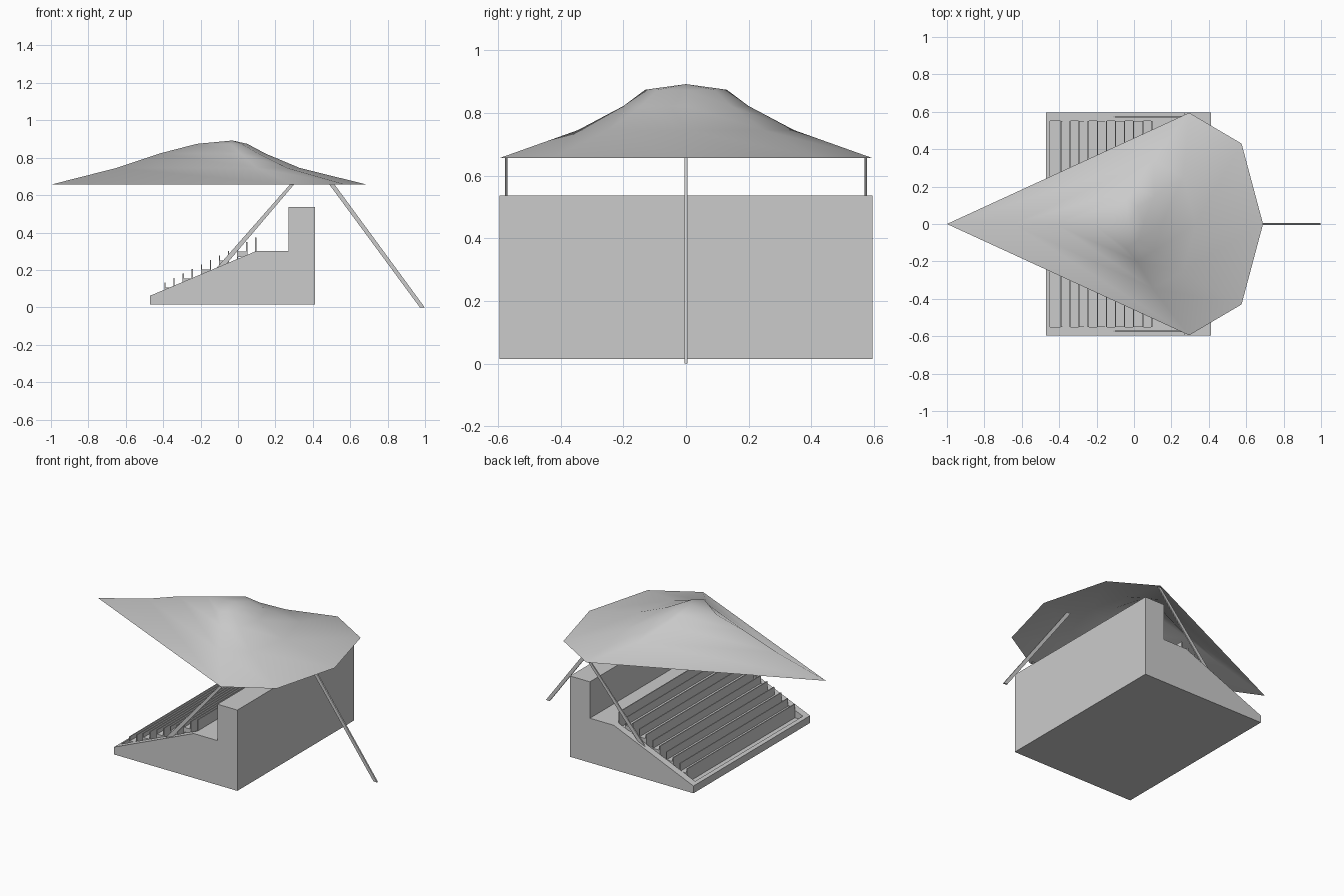
import bpy, bmesh

if "Cube" in bpy.data.objects:
    bpy.data.objects.remove(bpy.data.objects["Cube"])


def mesh_object(name, verts, faces):
    mesh = bpy.data.meshes.new(name)
    mesh.from_pydata(verts, [], faces)
    bm = bmesh.new()
    bm.from_mesh(mesh)
    bmesh.ops.recalc_face_normals(bm, faces=bm.faces)
    bm.to_mesh(mesh)
    bm.free()
    obj = bpy.data.objects.new(name, mesh)
    bpy.context.collection.objects.link(obj)
    return obj


def extrude_xz(name, profile, y0, y1):
    """Extrude an x-z outline along y."""
    n = len(profile)
    verts = [(x, y, z) for y in (y0, y1) for x, z in profile]
    faces = [tuple(range(n)), tuple(range(n, 2 * n))]
    faces += [(i, (i + 1) % n, (i + 1) % n + n, i + n) for i in range(n)]
    return mesh_object(name, verts, faces)


def box_xz(name, x0, x1, z0, z1, y):
    return extrude_xz(name, [(x0, z0), (x1, z0), (x1, z1), (x0, z1)], -y, y)


# Stand body: sloping side walls, upper walkway and tall rear wall
stand = extrude_xz("stand_body", [(-0.47, 0.015), (0.412, 0.015), (0.412, 0.537),
                                  (0.27, 0.537), (0.27, 0.302), (0.10, 0.302),
                                  (-0.47, 0.062)], -0.595, 0.595)

# Stepped recess for the seating
ROWS, PITCH, SEAT_Y = 5, 0.097, 0.55
steps = [(-0.45, 0.045), (-0.39, 0.045)]
for j in range(ROWS):
    x, z = -0.39 + PITCH * j, 0.085 + 0.046 * j
    steps += [(x, z), (x + PITCH, z)]
cutter = extrude_xz("recess_cutter", steps + [(steps[-1][0], 0.5), (-0.45, 0.5)],
                    -SEAT_Y, SEAT_Y)
mod = stand.modifiers.new("recess", "BOOLEAN")
mod.operation, mod.solver, mod.object = "DIFFERENCE", "EXACT", cutter
bpy.context.view_layer.objects.active = stand
bpy.ops.object.modifier_apply(modifier=mod.name)
bpy.data.objects.remove(cutter, do_unlink=True)

# Seat benches
for j in range(ROWS):
    x, z = -0.388 + PITCH * j, 0.085 + 0.046 * j
    box_xz(f"seat_bench_{j}", x, x + 0.048, z, 0.107 + 0.048 * j, SEAT_Y)

# Thin upright boards between rows
for i in range(11):
    x = -0.39 + PITCH / 2 * i
    floor = 0.045 if i == 0 else 0.085 + 0.046 * ((i - 1) // 2)
    box_xz(f"seat_back_{i}", x - 0.003, x + 0.003, floor, 0.134 + 0.0238 * i, SEAT_Y)

# Leaning canopy supports, one in each side wall
for side, y in (("right", -0.573), ("left", 0.573)):
    extrude_xz(f"canopy_strut_{side}", [(-0.115, 0.21), (-0.08, 0.21),
                                        (0.30, 0.657), (0.278, 0.657)], y - 0.004, y + 0.004)

# Rear prop reaching the ground
extrude_xz("rear_prop", [(0.972, 0), (0.998, 0), (0.516, 0.657), (0.488, 0.657)],
           -0.005, 0.005)


# Canopy: thin draped sheet made of shrinking outlines
def outline(points, z, scale=1.0, shift=0.0):
    full = points + [(x, -y) for x, y in reversed(points[1:-1])]
    return [(x * scale + shift, y * scale, z) for x, y in full]


EDGE = [(-1, 0), (0.295, 0.595), (0.575, 0.43), (0.69, 0)]
TOP = [(-0.22, 0), (-0.04, 0.13), (0.02, 0.09), (0.05, 0)]
rings = [outline(EDGE, 0.656), outline(EDGE, 0.745, 0.58, -0.07),
         outline(EDGE, 0.822, 0.336, -0.085), outline(TOP, 0.874)]
n = len(rings[0])
verts = [v for ring in rings for v in ring] + [(-0.03, 0, 0.892)]
faces = [(r * n + i, r * n + (i + 1) % n, (r + 1) * n + (i + 1) % n, (r + 1) * n + i)
         for r in range(3) for i in range(n)]
faces += [(3 * n + i, 3 * n + (i + 1) % n, 4 * n) for i in range(n)]
canopy = mesh_object("canopy", verts, faces)
canopy.data.shade_smooth()
